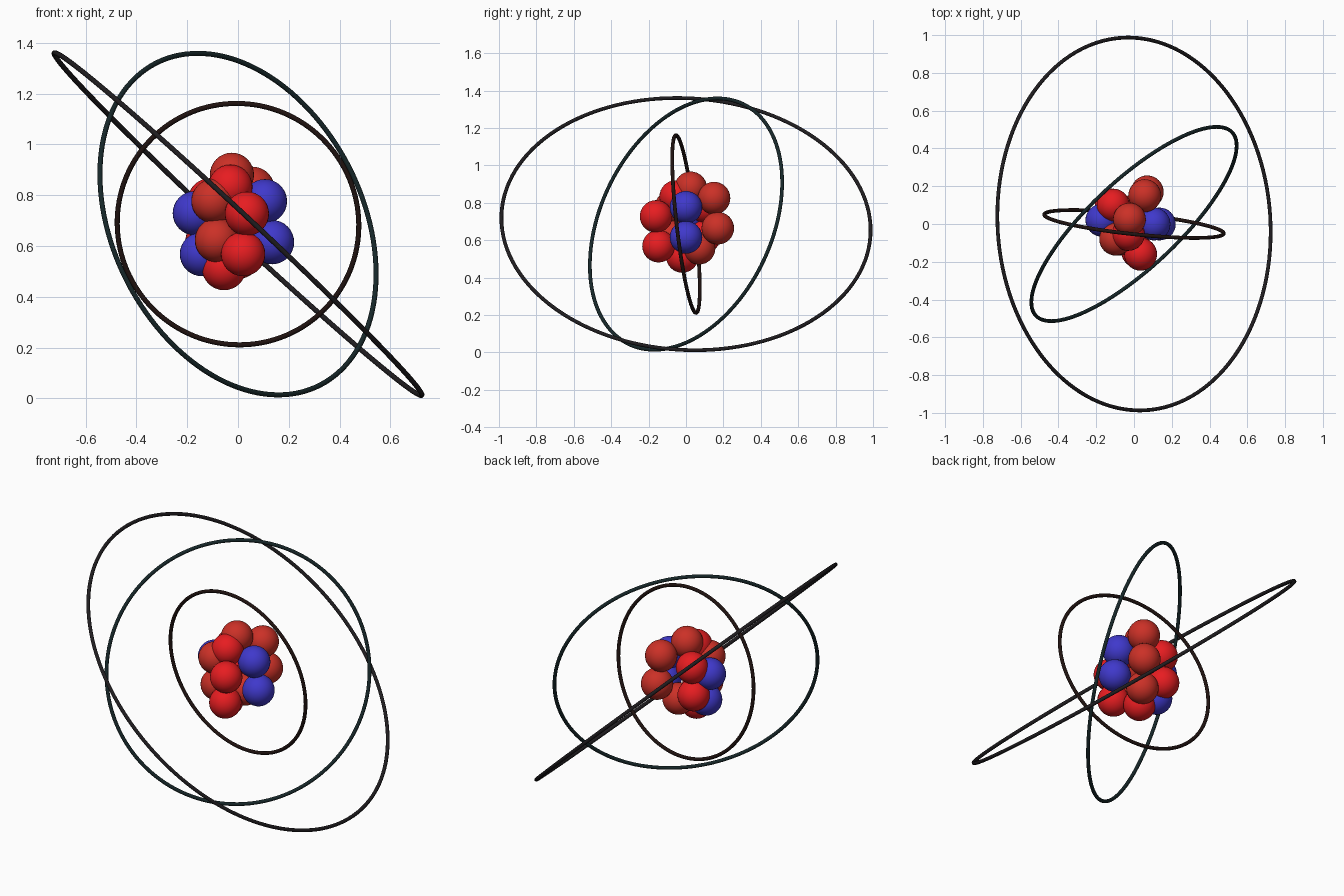
import bpy
from mathutils import Vector

if "Cube" in bpy.data.objects:
    bpy.data.objects.remove(bpy.data.objects["Cube"])

CZ = 0.686          # height of the atom's centre
BALL_R = 0.087
TUBE_R = 0.01


def material(name, rgb):
    m = bpy.data.materials.new(name)
    m.diffuse_color = (*rgb, 1)
    m.use_nodes = True
    m.node_tree.nodes["Principled BSDF"].inputs["Base Color"].default_value = m.diffuse_color
    return m


def finish(name, mat):
    ob = bpy.context.object
    ob.name = name
    ob.data.materials.append(mat)
    bpy.ops.object.shade_smooth()
    return ob


# Nucleus: two shades of red ball and one blue
balls = {
    "bright_red_ball": (material("bright_red", (0.8, 0.012, 0.015)), [
        (-0.03, -0.055, 0.833), (0.035, -0.16, 0.727), (0.02, -0.147, 0.568),
        (-0.055, -0.02, 0.513), (-0.11, 0.10, 0.78), (-0.12, 0.10, 0.62)]),
    "dull_red_ball": (material("dull_red", (0.6, 0.03, 0.02)), [
        (-0.024, 0.025, 0.88), (0.057, 0.15, 0.825), (-0.097, -0.08, 0.777),
        (-0.083, -0.08, 0.623), (0.07, 0.17, 0.664), (0.0, 0.07, 0.557)]),
    "blue_ball": (material("blue", (0.05, 0.04, 0.6)), [
        (0.106, 0.0, 0.776), (-0.17, 0.02, 0.729), (0.134, 0.0, 0.615),
        (-0.142, 0.015, 0.568)]),
}
for name, (mat, places) in balls.items():
    for i, p in enumerate(places, 1):
        bpy.ops.mesh.primitive_uv_sphere_add(segments=32, ring_count=16,
                                             radius=BALL_R, location=p)
        finish(f"{name}_{i}", mat)

# Orbits: thin tilted rings given by radius and plane normal
orbits = [
    ("outer_orbit", 0.988, (0.68, 0.045, 0.73), (0.014, 0.012, 0.014)),
    ("middle_orbit", 0.711, (0.645, -0.691, 0.327), (0.008, 0.02, 0.022)),
    ("inner_orbit", 0.478, (0.105, 0.988, 0.113), (0.014, 0.006, 0.005)),
]
for name, radius, normal, rgb in orbits:
    turn = Vector(normal).to_track_quat('Z', 'Y').to_euler()
    bpy.ops.mesh.primitive_torus_add(major_radius=radius, minor_radius=TUBE_R,
                                     major_segments=128, minor_segments=12,
                                     location=(0, 0, CZ), rotation=turn)
    finish(name, material(name + "_dark", rgb))
